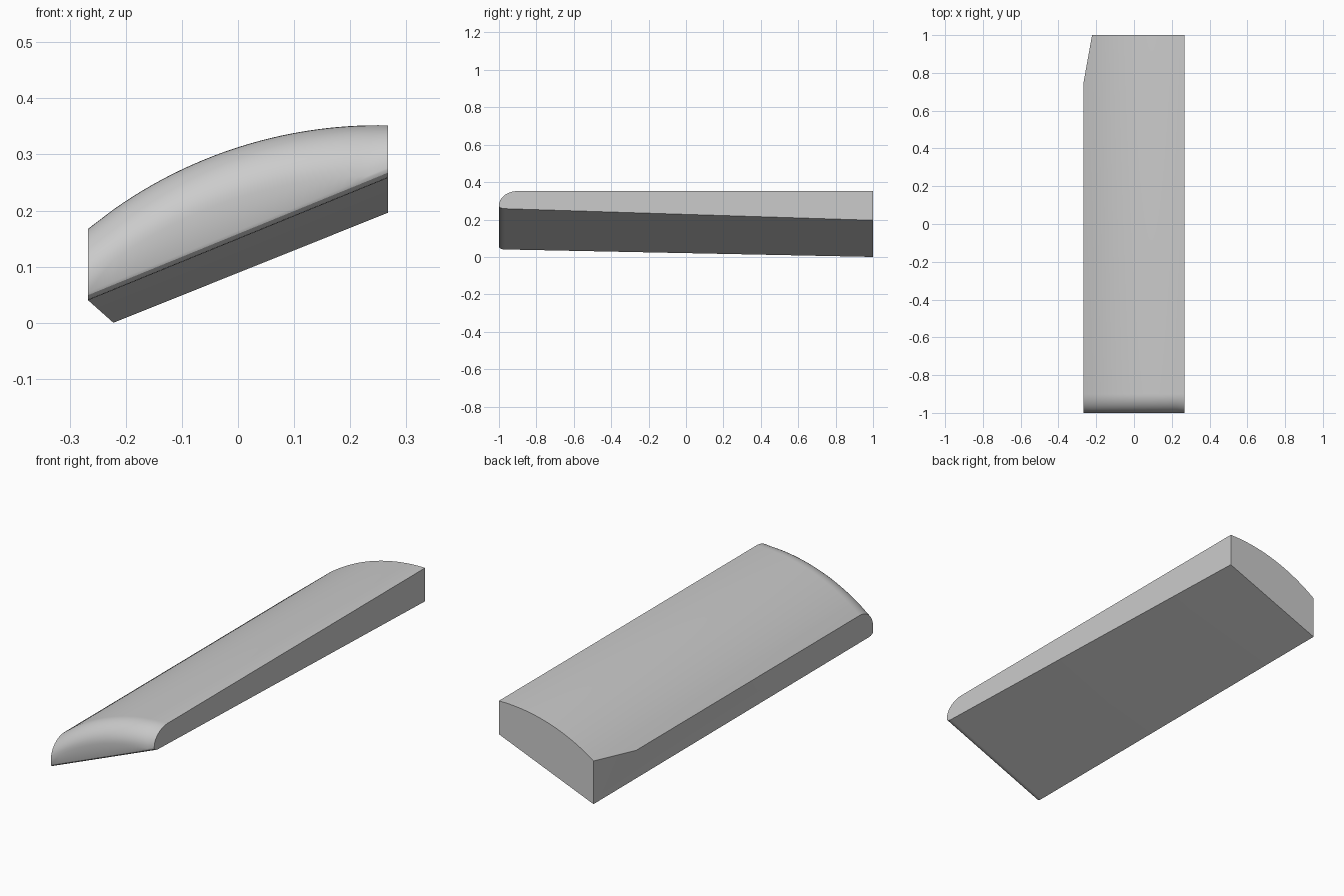
import bpy, bmesh, math

if "Cube" in bpy.data.objects:
    bpy.data.objects.remove(bpy.data.objects["Cube"])

HALF_W = 0.267      # half width in x
BACK_L = -0.222     # left edge of the trimmed back face
R, CX, TOP = 0.817, 0.25, 0.352   # crown arc of the upper surface


def crown(x):
    return TOP - R + math.sqrt(R * R - (x - CX) ** 2)


def front_edge(x):
    t = (x + HALF_W) / (2 * HALF_W)
    return 0.040 + t * (0.258 - 0.040)


# Section in the y-z plane: small lower round, front face, large upper round
def section(x, y_back):
    zb, zt = front_edge(x), crown(x)
    pts = []
    for i in range(5):
        a = math.pi / 2 * i / 4
        pts.append((-0.97 - 0.03 * math.sin(a), zb + 0.015 * (1 - math.cos(a))))
    rv = min(zt - zb - 0.018, 0.09)
    for i in range(13):
        a = math.pi / 2 * i / 12
        pts.append((-0.9 - 0.1 * math.cos(a), zt - rv + rv * math.sin(a)))
    pts.append((y_back, zt))
    return [(x, y, z) for y, z in pts]


bm = bmesh.new()
steps = 28
xs = [-HALF_W] + [BACK_L + (HALF_W - BACK_L) * i / steps for i in range(steps + 1)]
cols = [[bm.verts.new(p) for p in section(x, 0.75 if i == 0 else 1.0)]
        for i, x in enumerate(xs)]
back_left = bm.verts.new((BACK_L, 1.0, 0.0))
back_right = bm.verts.new((HALF_W, 1.0, 0.196))

# Front rounds and crowned top
for a, b in zip(cols, cols[1:]):
    for j in range(len(a) - 1):
        bm.faces.new((a[j], b[j], b[j + 1], a[j + 1]))
    bm.faces.new((a[0], back_right, b[0]))      # underside fan

# Underside, left side with trimmed corner, right side, back
first, last = cols[0], cols[-1]
bm.faces.new((first[0], back_left, back_right))
bm.faces.new(first)
bm.faces.new((first[0], first[-1], back_left))
bm.faces.new((first[-1], cols[1][-1], back_left))
bm.faces.new(last + [back_right])
bm.faces.new([c[-1] for c in cols[1:]] + [back_right, back_left])
bmesh.ops.recalc_face_normals(bm, faces=bm.faces)

mesh = bpy.data.meshes.new("curved_panel")
bm.to_mesh(mesh)
bm.free()
panel = bpy.data.objects.new("curved_panel", mesh)
bpy.context.collection.objects.link(panel)
bpy.context.view_layer.objects.active = panel
panel.select_set(True)
bpy.ops.object.shade_smooth_by_angle(angle=math.radians(30))
